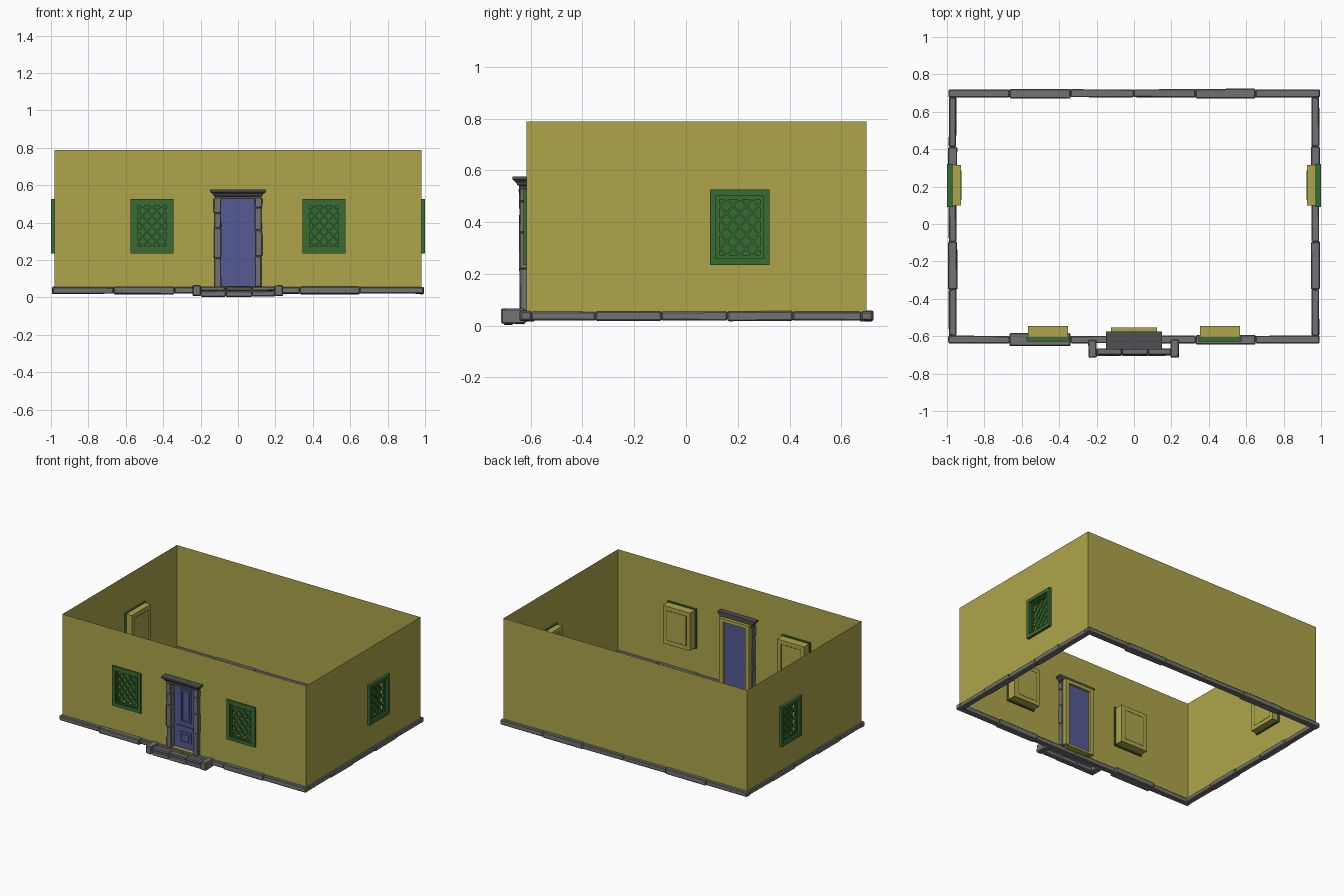
import bpy, bmesh, math, random
from mathutils import Matrix, Vector

random.seed(4)
cube = bpy.data.objects.get("Cube")
if cube:
    bpy.data.objects.remove(cube)


def material(name, rgb):
    m = bpy.data.materials.new(name)
    m.use_nodes = True
    m.diffuse_color = (*rgb, 1)
    m.node_tree.nodes["Principled BSDF"].inputs["Base Color"].default_value = (*rgb, 1)
    return m


PLASTER = material("yellow plaster", (0.42, 0.375, 0.068))
GREEN = material("green paint", (0.042, 0.15, 0.033))
STONE = material("grey stone", (0.17, 0.17, 0.17))
SLATE = material("dark lintel stone", (0.08, 0.08, 0.088))
BLUE = material("blue door paint", (0.09, 0.105, 0.3))


def finish(name, bm, mat, place=Matrix()):
    mesh = bpy.data.meshes.new(name)
    bm.to_mesh(mesh)
    bm.free()
    mesh.materials.append(mat)
    ob = bpy.data.objects.new(name, mesh)
    ob.matrix_world = place
    bpy.context.scene.collection.objects.link(ob)
    return ob


def add_box(bm, lo, hi, turn=Matrix(), jitter=0):
    lo, hi = Vector(lo), Vector(hi)
    size = Matrix.Diagonal((*(hi - lo), 1))
    made = bmesh.ops.create_cube(bm, size=1, matrix=turn @ Matrix.Translation((lo + hi) / 2) @ size)
    for v in made["verts"]:
        v.co += Vector([random.uniform(-jitter, jitter) for _ in range(3)])


def boxes(name, parts, mat, place=Matrix(), jitter=0, bevel=0):
    bm = bmesh.new()
    for lo, hi in parts:
        add_box(bm, lo, hi, jitter=jitter)
    if bevel:
        bmesh.ops.bevel(bm, geom=bm.edges[:], offset=bevel, segments=1, affect='EDGES')
    return finish(name, bm, mat, place)


def ring(w, h, t, y0, y1, z=0):
    """Four bars round a rectangle of half size w by h, t wide inwards."""
    return [((-w, y0, z - h), (-w + t, y1, z + h)), ((w - t, y0, z - h), (w, y1, z + h)),
            ((-w + t, y0, z - h), (w - t, y1, z - h + t)), ((-w + t, y0, z + h - t), (w - t, y1, z + h))]


# Walls: thin sheets with openings, facing local -y
BOTTOM, TOP = 0.035, 0.788
FRONT, BACK, SIDE = -0.617, 0.697, 0.98
WIN_Z = 0.38


def wall(name, x0, x1, holes, place):
    xs = sorted({x0, x1, *[v for h in holes for v in h[:2]]})
    zs = sorted({BOTTOM, TOP, *[v for h in holes for v in h[2:]]})
    bm = bmesh.new()
    for a, b in zip(xs, xs[1:]):
        for c, d in zip(zs, zs[1:]):
            x, z = (a + b) / 2, (c + d) / 2
            if any(h[0] < x < h[1] and h[2] < z < h[3] for h in holes):
                continue
            bm.faces.new([bm.verts.new(p) for p in ((a, 0, c), (b, 0, c), (b, 0, d), (a, 0, d))])
    bmesh.ops.remove_doubles(bm, verts=bm.verts[:], dist=1e-5)
    finish(name, bm, PLASTER, place)


def window_hole(x):
    return (x - 0.1, x + 0.1, WIN_Z - 0.13, WIN_Z + 0.13)


def facing(x, y, angle, z=0):
    return Matrix.Translation((x, y, z)) @ Matrix.Rotation(math.radians(angle), 4, 'Z')


SIDE_WIN = 0.207
WIN_X = 0.46
wall("front_wall", -SIDE, SIDE, [window_hole(-WIN_X), window_hole(WIN_X), (-0.1, 0.1, BOTTOM, 0.54)],
     facing(0, FRONT, 0))
wall("back_wall", -SIDE, SIDE, [], facing(0, BACK, 180))
wall("left_wall", FRONT, BACK, [window_hole(SIDE_WIN)], facing(SIDE, 0, 90))
wall("right_wall", -BACK, -FRONT, [window_hole(-SIDE_WIN)], facing(-SIDE, 0, -90))


# Windows: stepped frame, diamond lattice, deep plaster recess
def window(side, place, front, depth):
    boxes(side + "_window_frame",
          ring(0.115, 0.145, 0.024, -front, 0.012) + ring(0.093, 0.123, 0.009, -0.004, 0.014)
          + ring(0.086, 0.116, 0.008, 0.0, 0.014), GREEN, place)
    w, h, slope = 0.08, 0.11, 1.1
    bm = bmesh.new()
    for s in (slope, -slope):
        for i in range(-3, 4):
            c = i * 0.055
            ends = sorted(((-h - c) / s, (h - c) / s))
            a, b = max(-w, ends[0]), min(w, ends[1])
            if b - a < 0.01:
                continue
            half = (b - a) / 2 * math.hypot(1, s)
            mid = (a + b) / 2
            turn = Matrix.Translation((mid, 0.006, s * mid + c)) @ Matrix.Rotation(-math.atan(s), 4, 'Y')
            add_box(bm, (-half, -0.003, -0.004), (half, 0.003, 0.004), turn)
    finish(side + "_window_lattice", bm, GREEN, place)
    boxes(side + "_window_recess", ring(0.108, 0.138, 0.012, 0.012, depth)
          + [((-0.1, depth - 0.008, -0.13), (0.1, depth, 0.13))], PLASTER, place)
    boxes(side + "_window_pane", [((-0.094, depth - 0.014, -0.124), (0.094, depth - 0.009, 0.124))],
          GREEN, place)
    boxes(side + "_window_inner_trim", ring(0.08, 0.11, 0.005, depth, depth + 0.001), GREEN, place)


window("front_left", facing(WIN_X, FRONT, 0, WIN_Z), 0.01, 0.071)
window("front_right", facing(-WIN_X, FRONT, 0, WIN_Z), 0.01, 0.071)
window("left", facing(SIDE, SIDE_WIN, 90, WIN_Z), 0.019, 0.056)
window("right", facing(-SIDE, SIDE_WIN, -90, WIN_Z), 0.019, 0.056)

# Foundation stones round the base
stones = []
row = [-0.993, -0.665, -0.34, 0, 0.33, 0.65, 0.993]
for i, (a, b) in enumerate(zip(row, row[1:])):
    big = 0.006 if i in (1, 4) else 0
    stones.append(((a, 0.677 - big, 0.02 - big / 2), (b, 0.72 + big / 2, 0.055 + big / 2)))
    bulge = {1: 0.014, 4: 0.005}.get(i, 0)
    stones.append(((a, -0.638 - bulge, 0.02 - big / 2), (b, -0.598 + bulge, 0.055 + big / 2)))
row = [-0.598, -0.35, -0.095, 0.16, 0.413, 0.677]
for i, (a, b) in enumerate(zip(row, row[1:])):
    big = 0.004 if i % 2 else 0
    for s in (-1, 1):
        xs = sorted((s * (0.95 - big), s * (0.99 + big)))
        stones.append(((xs[0], a, 0.02 - big / 2), (xs[1], b, 0.054 + big / 2)))
boxes("foundation_stones", stones, STONE, jitter=0.0015, bevel=0.005)

# Door step of rough blocks
step = [((s - 0.022, -0.714, 0.008), (s + 0.022, -0.618, 0.064)) for s in (-0.222, 0.218)]
row = [-0.2, -0.065, 0.075, 0.198]
for a, b in zip(row, row[1:]):
    step.append(((a, -0.705, 0.004), (b, -0.667, 0.035)))
    step.append(((a, -0.7, 0.035), (b, -0.665, 0.058)))
boxes("door_step", step, STONE, jitter=0.002, bevel=0.005)

# Stone door jambs
jambs = []
for s, levels in ((-1, [0.055, 0.21, 0.37, 0.45, 0.53]), (1, [0.055, 0.22, 0.36, 0.48, 0.53])):
    for i, (a, b) in enumerate(zip(levels, levels[1:])):
        out = 0.004 if i % 2 else 0
        xs = sorted((s * 0.09, s * (0.126 + out)))
        jambs.append(((xs[0], -0.643 - out / 2, a), (xs[1], -0.582, b)))
boxes("door_jambs", jambs, STONE, jitter=0.0015, bevel=0.004)

# Moulded lintel, flaring upwards
bm = bmesh.new()
profile = [(0.124, -0.645, 0.527), (0.124, -0.645, 0.54), (0.132, -0.652, 0.543), (0.135, -0.656, 0.552),
           (0.146, -0.667, 0.562), (0.15, -0.671, 0.564), (0.15, -0.671, 0.576)]
loops = [[bm.verts.new(p) for p in ((-w, y, z), (w, y, z), (w, -0.576, z), (-w, -0.576, z))]
         for w, y, z in profile]
for lo, hi in zip(loops, loops[1:]):
    for i in range(4):
        j = (i + 1) % 4
        bm.faces.new((lo[i], lo[j], hi[j], hi[i]))
bm.faces.new(loops[0][::-1])
bm.faces.new(loops[-1])
finish("door_lintel", bm, SLATE)

# Plaster door recess with threshold
boxes("door_recess", [((-0.122, -0.582, 0.05), (-0.088, -0.553, 0.545)),
                      ((0.088, -0.582, 0.05), (0.122, -0.553, 0.545)),
                      ((-0.088, -0.582, 0.52), (0.088, -0.553, 0.545)),
                      ((-0.09, -0.63, 0.045), (0.09, -0.553, 0.062))], PLASTER)

# Panelled door
boxes("door", [((-0.092, -0.6, 0.06), (0.092, -0.57, 0.53))], BLUE)
panels = (ring(0.044, 0.122, 0.009, -0.606, -0.6, 0.372) + ring(0.028, 0.105, 0.004, -0.603, -0.6, 0.372)
          + ring(0.044, 0.04, 0.009, -0.606, -0.6, 0.145))
panels += [((-0.026, -0.604, 0.125), (0.026, -0.6, 0.165)),
           ((-0.065, -0.608, 0.214), (0.065, -0.6, 0.226)),
           ((-0.06, -0.604, 0.205), (0.06, -0.6, 0.214))]
boxes("door_panels", panels, BLUE)
